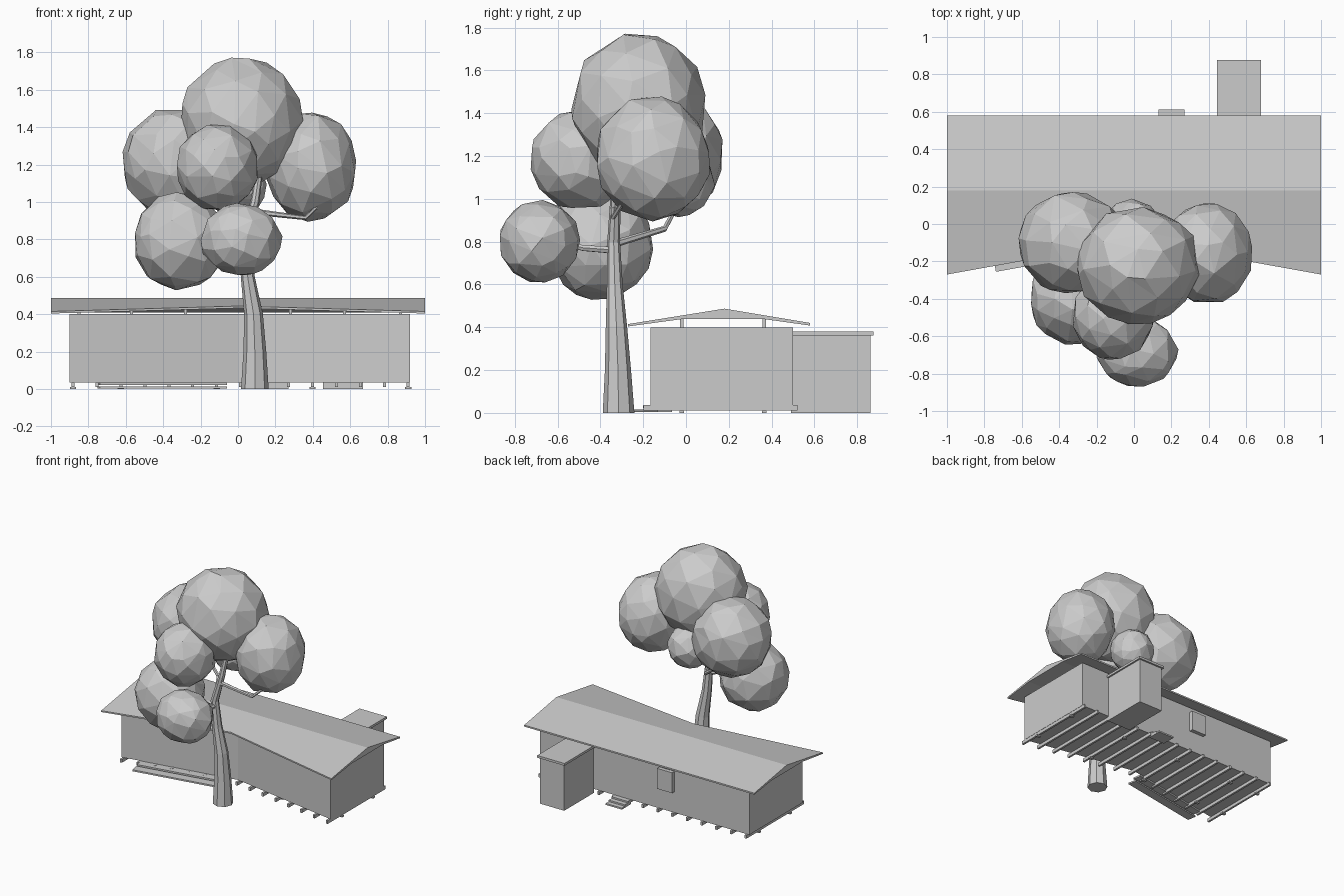
import bpy, bmesh, math, random
from mathutils import Vector

if "Cube" in bpy.data.objects:
    bpy.data.objects.remove(bpy.data.objects["Cube"])

random.seed(4)
SLOPE = 0.18  # the front of the house bends inward toward x = 0


def finish(name, bm):
    bmesh.ops.recalc_face_normals(bm, faces=bm.faces)
    me = bpy.data.meshes.new(name)
    bm.to_mesh(me)
    bm.free()
    ob = bpy.data.objects.new(name, me)
    bpy.context.collection.objects.link(ob)
    return ob


def box(name, x0, x1, y0, y1, z0, z1, rot=0):
    bm = bmesh.new()
    bmesh.ops.create_cube(bm, size=1)
    bmesh.ops.scale(bm, vec=(x1 - x0, y1 - y0, z1 - z0), verts=bm.verts)
    ob = finish(name, bm)
    ob.location = ((x0 + x1) / 2, (y0 + y1) / 2, (z0 + z1) / 2)
    ob.rotation_euler.z = rot
    return ob


def loft(name, sections):
    """Join equal-length closed sections and cap both ends."""
    bm = bmesh.new()
    rings = [[bm.verts.new(p) for p in s] for s in sections]
    n = len(rings[0])
    for a, b in zip(rings, rings[1:]):
        for i in range(n):
            j = (i + 1) % n
            bm.faces.new((a[i], a[j], b[j], b[i]))
    bm.faces.new(rings[0])
    bm.faces.new(rings[-1])
    return finish(name, bm)


def limb(name, pts, sides=8):
    """Tapered faceted branch; pts are (x, y, z, radius)."""
    sections = []
    for i, (x, y, z, r) in enumerate(pts):
        a = Vector(pts[max(i - 1, 0)][:3])
        b = Vector(pts[min(i + 1, len(pts) - 1)][:3])
        d = Vector((0, 0, 1)) if i == 0 and z == 0 else b - a
        q = Vector((0, 0, 1)).rotation_difference(d)
        sections.append([Vector((x, y, z)) + q @ Vector((
            r * math.cos(math.tau * k / sides),
            r * math.sin(math.tau * k / sides), 0)) for k in range(sides)])
    return loft(name, sections)


def wall_y(x):
    return 0.0 - SLOPE * abs(x)


# House body with bent front
plan = [(-0.9, wall_y(0.9)), (0, 0), (0.92, wall_y(0.92)), (0.92, 0.5), (-0.9, 0.5)]
loft("house_walls", [[(x, y, z) for x, y in plan] for z in (0.035, 0.40)])

# Tapered gable roof with bent front eave
roof = []
for x in (-1, 0, 1):
    f = -0.09 - SLOPE * abs(x)
    zt = 0.487 - 0.16 * (0.18 - f)
    roof.append([(x, f, zt), (x, 0.18, 0.487), (x, 0.58, 0.42), (x, 0.58, 0.408),
                 (x, 0.365, 0.438), (x, -0.02, 0.438), (x, f, zt - 0.011)])
loft("roof", roof)

# Short posts carrying the roof
for x in (-0.85, -0.57, -0.28, 0.28, 0.57, 0.87):
    for y in (-0.02, 0.365):
        box("roof_post", x - 0.008, x + 0.008, y - 0.008, y + 0.008, 0.39, 0.44)

# Floor joists and pads
for i in range(15):
    x = 0.91 - i * 0.128
    box("floor_joist", x - 0.008, x + 0.008, wall_y(x) - 0.035, 0.52, 0.01, 0.036)
    if i % 4 == 0 or i == 14:
        for y in (-0.02, 0.365):
            box("foundation_pad", x - 0.017, x + 0.017, y - 0.011, y + 0.011, 0, 0.012)

# Front deck steps, parallel to the bent wall
ang = math.atan(SLOPE)
box("front_step_lower", -0.75, -0.06, -0.195, -0.125, 0.003, 0.015, ang)
box("front_step_upper", -0.75, -0.06, -0.14, -0.07, 0.022, 0.035, ang)

# Rear annex with flat roof, back steps and wall box
box("annex_walls", 0.455, 0.667, 0.49, 0.862, 0, 0.366)
box("annex_roof", 0.443, 0.68, 0.495, 0.876, 0.362, 0.38)
for i in range(3):
    y = 0.5 + i * 0.037
    box("back_step", 0.13, 0.27, y, y + 0.037, 0, 0.036 - i * 0.012)
box("back_window_frame", -0.25, -0.12, 0.495, 0.53, 0.2, 0.36)

# Tree trunk and branches
limb("trunk", [(0.09, -0.315, 0, 0.074), (0.09, -0.318, 0.2, 0.061),
               (0.083, -0.325, 0.4, 0.05), (0.052, -0.333, 0.6, 0.037),
               (0.035, -0.338, 0.8, 0.03), (0.09, -0.33, 1.0, 0.024),
               (0.12, -0.3, 1.2, 0.018)])
limb("branch_right", [(0.07, -0.335, 0.95, 0.017), (0.36, -0.34, 0.915, 0.012),
                      (0.44, -0.29, 0.99, 0.01)], 6)
limb("branch_front", [(0.04, -0.335, 0.76, 0.018), (0.03, -0.48, 0.77, 0.015),
                      (0.015, -0.6, 0.8, 0.012)], 6)
limb("branch_back", [(0.04, -0.335, 0.79, 0.018), (-0.1, -0.1, 0.86, 0.014),
                     (-0.25, -0.04, 0.97, 0.01)], 6)
limb("branch_left", [(0.04, -0.335, 0.74, 0.018), (-0.2, -0.4, 0.8, 0.012)], 6)

# Faceted foliage clumps: centre and radii
for c, r in [((0.02, -0.22, 1.43), (0.33, 0.315, 0.345)),
             ((0.39, -0.155, 1.19), (0.245, 0.27, 0.29)),
             ((-0.33, -0.10, 1.21), (0.29, 0.275, 0.295)),
             ((-0.11, -0.49, 1.185), (0.22, 0.235, 0.235)),
             ((-0.31, -0.40, 0.79), (0.25, 0.25, 0.262)),
             ((0.015, -0.685, 0.80), (0.217, 0.188, 0.192)),
             ((-0.01, -0.035, 1.08), (0.16, 0.165, 0.165))]:
    bm = bmesh.new()
    bmesh.ops.create_icosphere(bm, subdivisions=3, radius=1)
    for v in bm.verts:
        k = 1 + random.uniform(-0.03, 0.02)
        v.co = Vector(v.co[i] * r[i] * k for i in range(3))
    ob = finish("foliage_clump", bm)
    ob.location = c
    ob.modifiers.new("low_poly", 'DECIMATE').ratio = 0.35
